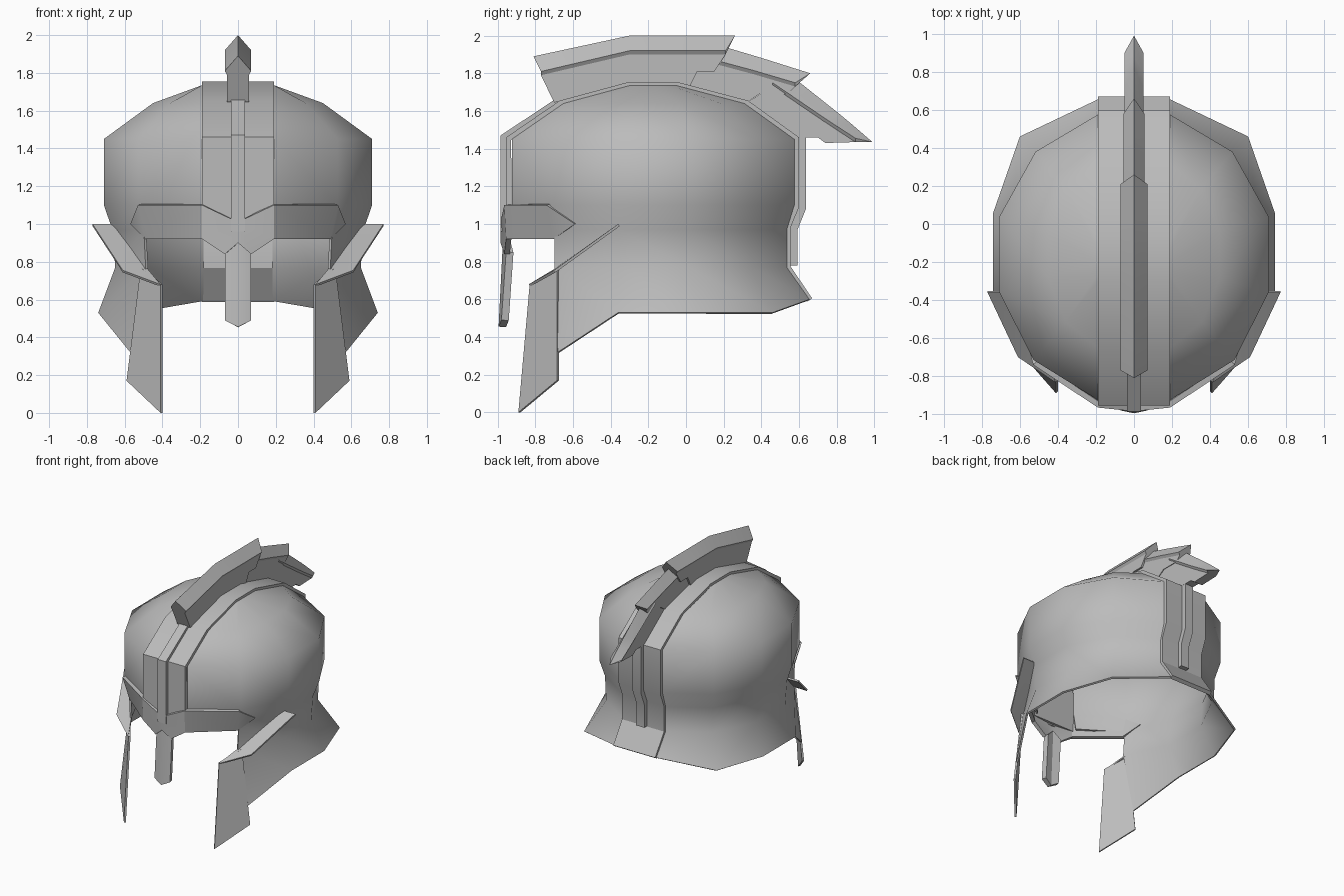
import bpy

cube = bpy.data.objects.get("Cube")
if cube:
    bpy.data.objects.remove(cube)

COLOUR = (0.5, 0.5, 0.5, 1)
steel = bpy.data.materials.new("plain_grey_steel")
steel.use_nodes = True
steel.diffuse_color = COLOUR
steel.node_tree.nodes["Principled BSDF"].inputs["Base Color"].default_value = COLOUR


def part(name, verts, faces, thick=0, mirror=False, angle=0.5):
    """Make one part; sheets are thickened inwards and optionally mirrored."""
    mesh = bpy.data.meshes.new(name)
    mesh.from_pydata(verts, [], faces)
    mesh.materials.append(steel)
    obj = bpy.data.objects.new(name, mesh)
    bpy.context.collection.objects.link(obj)
    bpy.ops.object.select_all(action="DESELECT")
    obj.select_set(True)
    bpy.context.view_layer.objects.active = obj
    if mirror:
        obj.modifiers.new("Mirror", "MIRROR").use_clip = True
    if thick:
        mod = obj.modifiers.new("Solidify", "SOLIDIFY")
        mod.thickness = thick
        mod.offset = -1
    for mod in list(obj.modifiers):
        bpy.ops.object.modifier_apply(modifier=mod.name)
    bpy.ops.object.shade_smooth_by_angle(angle=angle)
    return obj


def strip(name, path, half, thick):
    """Flat strap across x that follows a (y, z) path from front to back."""
    verts = [(s * half, y, z) for y, z in path for s in (-1, 1)]
    faces = [(2 * i, 2 * i + 1, 2 * i + 3, 2 * i + 2) for i in range(len(path) - 1)]
    return part(name, verts, faces, thick)


def crest(name, stations, half, inset=0.012, lip=0.02):
    """Roofed crest piece; each station is (apex, eave, bottom) in (y, z)."""
    verts, faces = [], []
    for (ay, az), (ey, ez), (by, bz) in stations:
        side = [(half, ey, ez), (half - inset, ey, ez - lip), (half - inset, by, bz)]
        verts += [(0, ay, az)] + side + [(-x, y, z) for x, y, z in reversed(side)]
    n = 7
    for i in range(len(stations) - 1):
        for k in range(n):
            a, b = i * n + k, i * n + (k + 1) % n
            faces.append((a, b, b + n, a + n))
    last = (len(stations) - 1) * n
    faces += [tuple(reversed(range(n))), tuple(range(last, last + n))]
    faces = [tuple(reversed(f)) for f in faces]
    return part(name, verts, faces)


# Bowl and neck guard: lofted half rings, front column to back column
plan = [(0, 0), (0.65, 0.14), (1, 0.38), (1, 0.64), (0.63, 0.87), (0, 1)]
rings = [(0.19, -0.3, -0.05, 1.735), (0.45, -0.65, 0.31, 1.64),
         (0.71, -0.925, 0.575, 1.45), (0.71, -0.925, 0.575, 1.1),
         (0.665, -0.9, 0.535, 0.97), (0.65, -0.9, 0.535, 0.77)]
shell = [(0.19 + (w - 0.19) * u, f + (b - f) * v, z)
         for w, f, b, z in rings for u, v in plan]
shell += [(0.19, -0.9, 0.3), (0.57, -0.68, 0.32), (0.74, -0.36, 0.53),
          (0.74, 0.06, 0.53), (0.6, 0.46, 0.53), (0.19, 0.655, 0.6)]
cols = len(plan)
quads = []
for r in range(len(rings)):
    for c in range(cols - 1):
        if c == 0 and r > 3:          # face opening
            continue
        i = r * cols + c
        quads.append((i, i + cols, i + cols + 1, i + 1))
part("helmet_shell", shell, quads, 0.015, True, 1.1)

# Raised centre band, running over the top and down to the neck
strip("centre_band", [(-0.955, 0.97), (-0.955, 1.46), (-0.67, 1.655), (-0.3, 1.755),
                      (-0.05, 1.755), (0.33, 1.655), (0.6, 1.46), (0.6, 1.09),
                      (0.555, 0.98), (0.555, 0.775), (0.67, 0.605)], 0.19, 0.03)
strip("front_ridge", [(-0.985, 0.96), (-0.985, 1.47), (-0.69, 1.665)], 0.037, 0.04)
strip("back_ridge", [(0.637, 1.465), (0.637, 1.08), (0.592, 0.97), (0.592, 0.78)], 0.037, 0.045)

# Brow plate with pointed ends
brow = [(0, -0.985, 1.01), (0, -0.985, 0.9), (0.07, -0.965, 0.84), (0.19, -0.955, 0.92),
        (0.19, -0.965, 1.1), (0.49, -0.705, 0.92), (0.53, -0.74, 1.1), (0.57, -0.59, 1.0)]
part("brow_plate", brow, [(0, 1, 2, 3), (0, 3, 4), (4, 3, 5, 6), (6, 5, 7)], 0.03, True)

# Nose guard
nose = [(0, -0.972, 0.91), (0, -0.995, 0.455), (0.07, -0.98, 0.49), (0.07, -0.955, 0.85)]
part("nose_guard", nose, [(0, 1, 2, 3)], 0.04, True)

# Cheek guards and the flared rims above them
cheek = [(0.41, -0.83, 0.68), (0.41, -0.89, 0), (0.59, -0.685, 0.17), (0.515, -0.685, 0.77)]
part("cheek_guards", cheek, [(0, 1, 2, 3)], 0.015, True)
rim = [(0.41, -0.835, 0.68), (0.61, -0.7, 0.755), (0.485, -0.685, 0.77),
       (0.77, -0.36, 1.0), (0.66, -0.36, 1.0)]
part("cheek_rims", rim, [(0, 1, 2), (2, 1, 3, 4)], 0.014, True)

# Three overlapping crest pieces
crest("crest_front", [((-0.81, 1.89), (-0.77, 1.81), (-0.7, 1.645)),
                      ((-0.3, 2.0), (-0.3, 1.92), (-0.3, 1.735)),
                      ((0.03, 2.0), (0.02, 1.92), (0.02, 1.73)),
                      ((0.1, 2.0), (0.08, 1.92), (0.06, 1.81)),
                      ((0.26, 2.0), (0.21, 1.92), (0.15, 1.81))], 0.07)
crest("crest_middle", [((0.12, 1.965), (0.08, 1.89), (0.0, 1.735)),
                       ((0.4, 1.882), (0.36, 1.815), (0.33, 1.65)),
                       ((0.46, 1.863), (0.42, 1.797), (0.39, 1.69)),
                       ((0.66, 1.8), (0.58, 1.75), (0.54, 1.69))], 0.055)
crest("crest_back", [((0.53, 1.81), (0.46, 1.75), (0.33, 1.65)),
                     ((0.82, 1.58), (0.72, 1.573), (0.58, 1.46)),
                     ((0.88, 1.53), (0.8, 1.52), (0.7, 1.46)),
                     ((0.99, 1.435), (0.9, 1.455), (0.74, 1.43))], 0.05)
